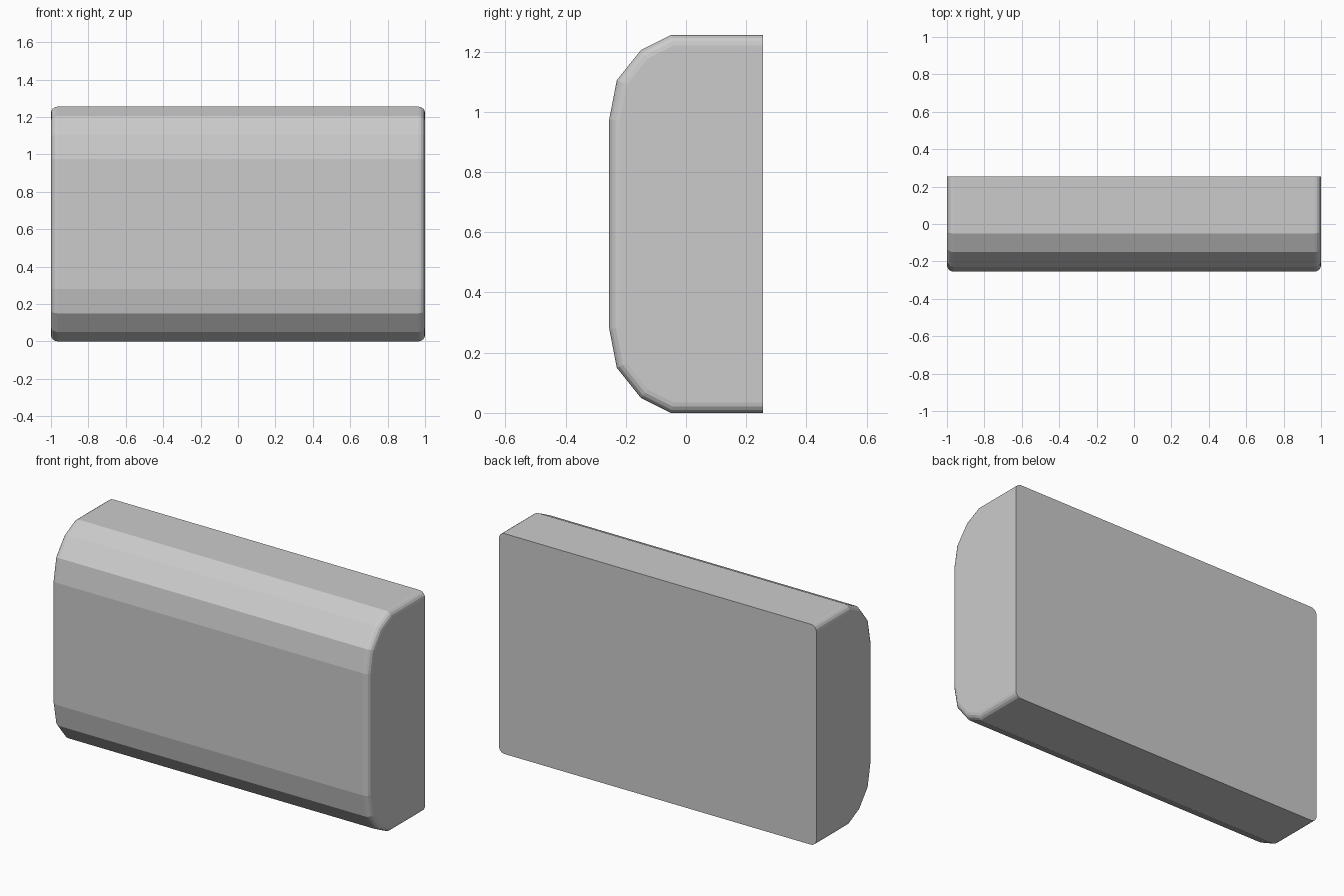
import bpy
import bmesh

cube = bpy.data.objects.get("Cube")
if cube:
    bpy.data.objects.remove(cube, do_unlink=True)

HEIGHT = 1.255
ROUNDING = 0.035

# Plain grey surface
grey = bpy.data.materials.new("plain grey")
grey.use_nodes = True
colour = (0.6, 0.6, 0.6, 1)
grey.diffuse_color = colour
grey.node_tree.nodes["Principled BSDF"].inputs["Base Color"].default_value = colour

# Side profile (y, z): lower half, then its mirror image
lower = [(0.255, 0), (-0.05, 0), (-0.15, 0.05), (-0.23, 0.15), (-0.255, 0.28)]
profile = lower + [(y, HEIGHT - z) for y, z in reversed(lower)]

# Extrude the profile along x
bm = bmesh.new()
end = bm.faces.new([bm.verts.new((-1, y, z)) for y, z in profile])
extruded = bmesh.ops.extrude_face_region(bm, geom=[end], use_keep_orig=True)
moved = [v for v in extruded["geom"] if isinstance(v, bmesh.types.BMVert)]
bmesh.ops.translate(bm, verts=moved, vec=(2, 0, 0))
bmesh.ops.recalc_face_normals(bm, faces=bm.faces)

# Round the rims of both ends, leaving the flat back sharp
rims = [e for e in bm.edges
        if e.verts[0].co.x * e.verts[1].co.x > 0
        and min(v.co.y for v in e.verts) < 0.25]
bmesh.ops.bevel(bm, geom=rims, offset=ROUNDING, offset_type='OFFSET',
                segments=4, profile=0.5, affect='EDGES')
bmesh.ops.recalc_face_normals(bm, faces=bm.faces)

mesh = bpy.data.meshes.new("rounded_block")
bm.to_mesh(mesh)
bm.free()
mesh.materials.append(grey)
block = bpy.data.objects.new("rounded_block", mesh)
bpy.context.collection.objects.link(block)
